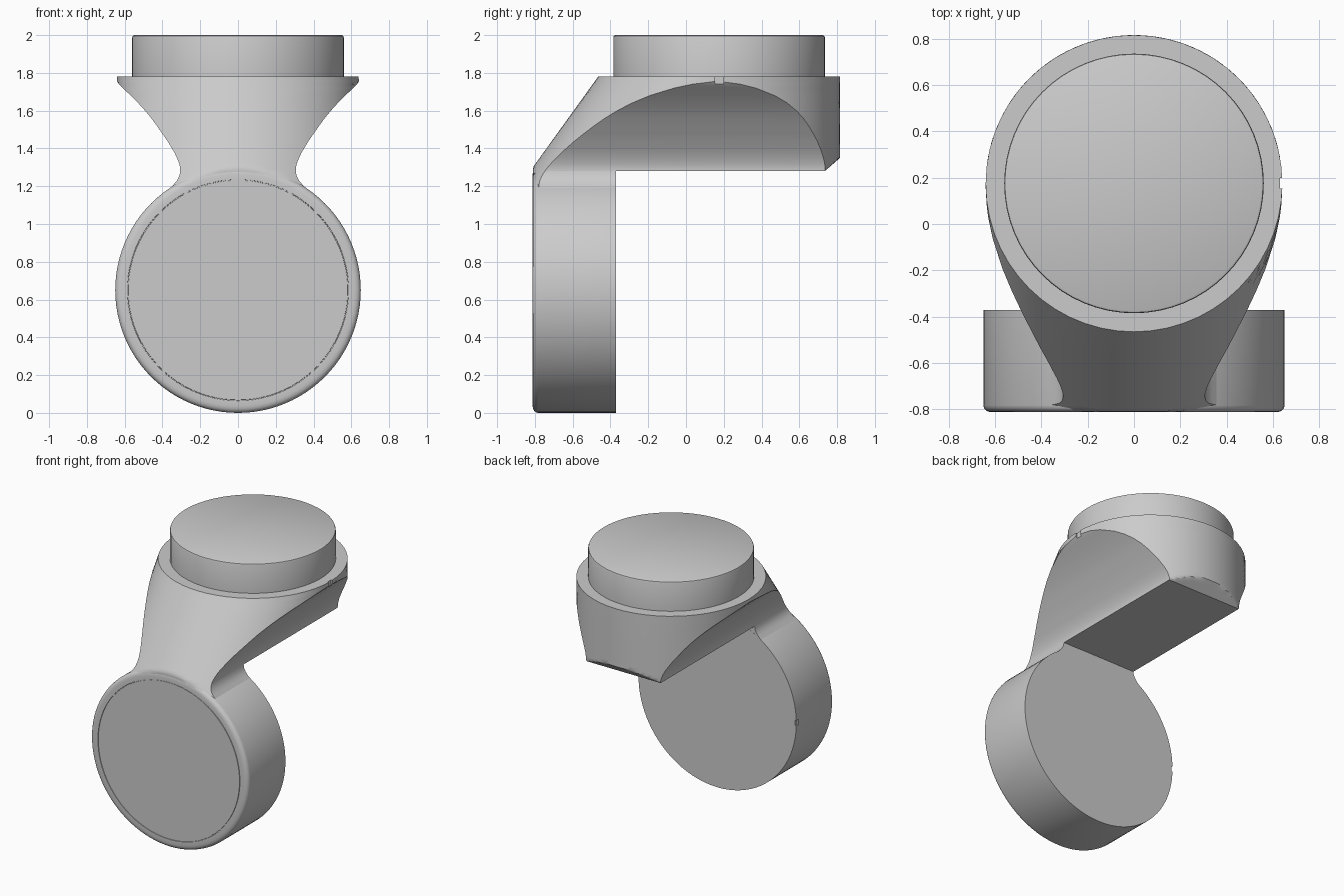
import bpy, bmesh
from math import sin, cos, asin, pi, radians
from mathutils import Matrix, Vector

if "Cube" in bpy.data.objects:
    bpy.data.objects.remove(bpy.data.objects["Cube"])

R, CY, TOP, BOTTOM = 0.64, 0.175, 1.78, 1.28
FRONT, BACK = -0.812, -0.37


def finish(name, bm):
    bmesh.ops.recalc_face_normals(bm, faces=bm.faces)
    me = bpy.data.meshes.new(name)
    bm.to_mesh(me)
    bm.free()
    ob = bpy.data.objects.new(name, me)
    bpy.context.collection.objects.link(ob)
    return ob


def skin(name, rings):
    """Join equal-length rings into a closed solid."""
    bm = bmesh.new()
    rows = [[bm.verts.new(p) for p in r] for r in rings]
    n = len(rows[0])
    for a, b in zip(rows, rows[1:]):
        for i in range(n):
            j = (i + 1) % n
            bm.faces.new((a[i], a[j], b[j], b[i]))
    bm.faces.new(rows[0])
    bm.faces.new(rows[-1])
    bmesh.ops.remove_doubles(bm, verts=bm.verts, dist=1e-5)
    return finish(name, bm)


def lathe(name, profile, matrix, n):
    rings = [[matrix @ Vector((r * cos(2 * pi * i / n), r * sin(2 * pi * i / n), h))
              for i in range(n)] for r, h in profile]
    return skin(name, rings)


def notch(ob, centre, size):
    bm = bmesh.new()
    bmesh.ops.create_cube(bm, size=1, matrix=Matrix.Translation(centre) @ Matrix.Diagonal((*size, 1)))
    cutter = finish(ob.name + "_notch_cutter", bm)
    cutter.hide_render = True
    cutter.hide_set(True)
    mod = ob.modifiers.new("notch", 'BOOLEAN')
    mod.operation, mod.solver, mod.object = 'DIFFERENCE', 'EXACT', cutter
    bpy.context.view_layer.objects.active = ob
    bpy.ops.object.modifier_apply(modifier=mod.name)
    bpy.data.objects.remove(cutter)


def section(z, w, back=None):
    """Slice of the elbow: leaning front arc and upright back arc, cut to half width w."""
    amax, n = asin(min(1, w / R)), 28
    limit = 0.735 + (z - BOTTOM) * 1.15 if back is None else back
    front_c = CY - (TOP - z) * 0.72
    angles = [amax * (2 * i / n - 1) for i in range(n + 1)]
    pts = [(R * sin(a), max(FRONT + 0.002, front_c - R * cos(a)), z) for a in angles]
    pts += [(R * sin(a), min(limit, CY + R * cos(a)), z) for a in reversed(angles)]
    return pts


# elbow: scooped neck between the two joints
neck = [(1.16, 0.385), (1.19, 0.36), (1.21, 0.34), (1.23, 0.323), (1.255, 0.31), (BOTTOM, 0.306)]
upper = [(BOTTOM, 0.306), (1.29, 0.306), (1.305, 0.308), (1.32, 0.312), (1.335, 0.317), (1.35, 0.323),
         (1.375, 0.335), (1.40, 0.35), (1.44, 0.374), (1.48, 0.402), (1.52, 0.43), (1.56, 0.459),
         (1.60, 0.492), (1.64, 0.528), (1.68, 0.568), (1.72, 0.61), (1.74, 0.63), (1.755, R), (TOP, R)]
elbow = skin("elbow", [section(z, w, BACK - 0.001) for z, w in neck] + [section(z, w) for z, w in upper])

# lower joint: drum facing the front, rounded rim and a fine seam round the cover
facing = Matrix.Translation((0, 0, 0.65)) @ Matrix.Rotation(radians(90), 4, 'X')
f, b = -FRONT, -BACK
drum = lathe("lower_joint", [(0.65, b), (0.65, f - 0.03), (0.647, f - 0.018), (0.64, f - 0.009),
                             (0.63, f - 0.003), (0.615, f), (0.586, f), (0.585, f - 0.004),
                             (0.582, f - 0.004), (0.581, f)], facing, 96)

# upper joint: cap standing on the elbow
cap = lathe("upper_joint", [(0.56, TOP - 0.02), (0.56, 1.988), (0.557, 1.996), (0.549, 2.0)],
            Matrix.Translation((0, CY, 0)), 64)

# alignment notches
notch(elbow, (0.65, CY, 1.765), (0.04, 0.045, 0.07))
notch(drum, (-0.66, BACK, 0.65), (0.04, 0.05, 0.04))

for ob in (elbow, drum, cap):
    bpy.ops.object.select_all(action='DESELECT')
    ob.select_set(True)
    bpy.context.view_layer.objects.active = ob
    bpy.ops.object.shade_smooth_by_angle(angle=radians(30))
